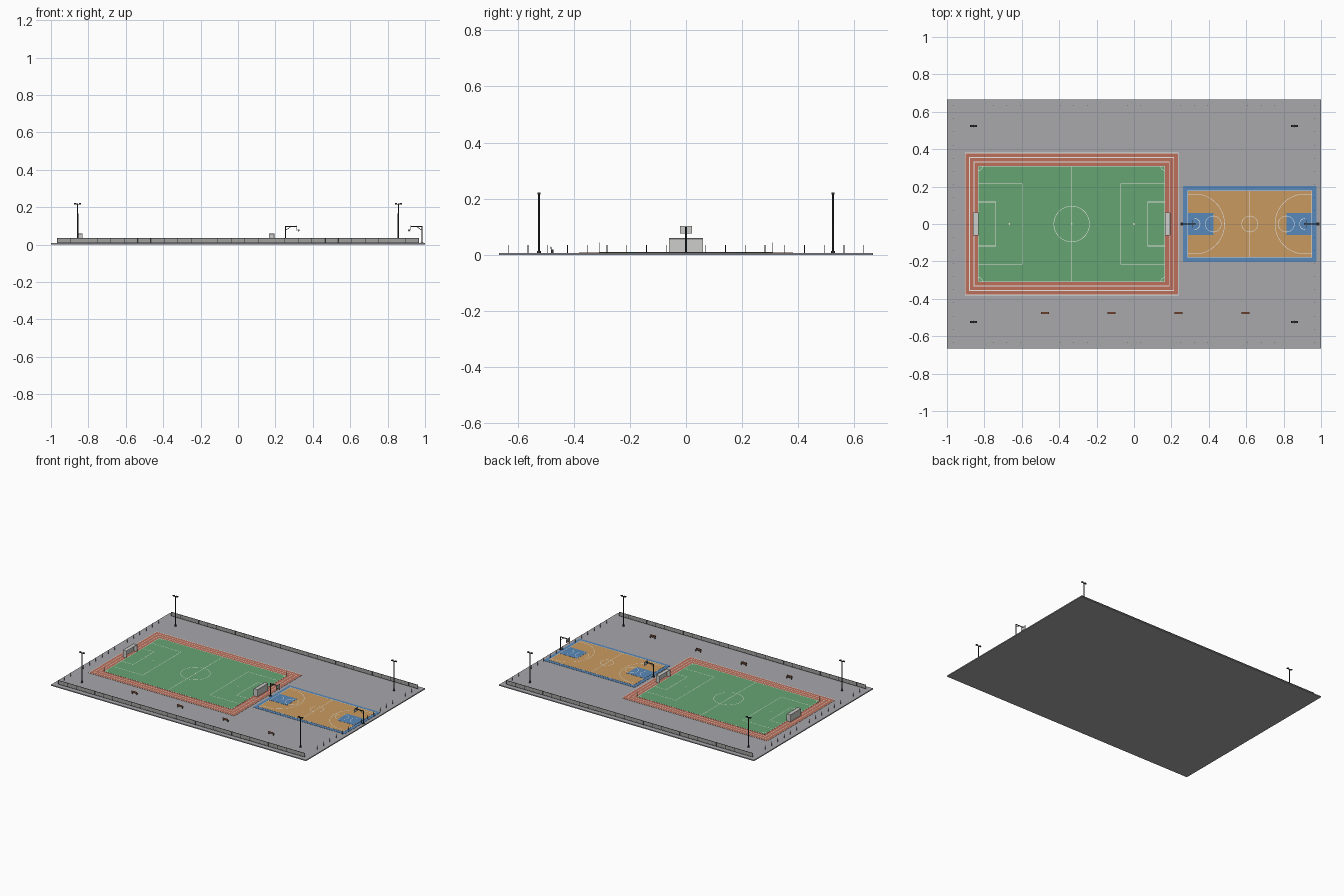
import bpy, bmesh, math
from mathutils import Matrix, Vector

if "Cube" in bpy.data.objects:
    bpy.data.objects.remove(bpy.data.objects["Cube"])

S = 1 / 42          # model is laid out in metres, 84 m = 2 units
G = 0.3             # top of the ground slab
PI = math.pi


def mat(name, r, g, b):
    m = bpy.data.materials.new(name)
    lin = [((v / 255 + 0.055) / 1.055) ** 2.4 for v in (r, g, b)]
    m.diffuse_color = (*lin, 1)
    m.use_nodes = True
    m.node_tree.nodes["Principled BSDF"].inputs["Base Color"].default_value = m.diffuse_color
    return m


ASPHALT = mat("asphalt grey", 168, 168, 172)
RED = mat("track red", 190, 112, 92)
GRASS = mat("grass green", 102, 165, 114)
WHITE = mat("line white", 232, 232, 228)
BLUE = mat("court blue", 88, 136, 186)
WOOD = mat("court tan", 202, 154, 96)
DARK = mat("dark metal", 52, 54, 58)
BROWN = mat("bench brown", 165, 98, 70)
NET = mat("net grey", 205, 205, 203)
FENCE = mat("fence grey", 160, 160, 158)


class Part:
    """Collects simple shapes (in metres) into one object."""

    def __init__(self):
        self.bm = bmesh.new()

    def box(self, x0, x1, y0, y1, z0, z1):
        m = Matrix.Translation(((x0 + x1) / 2, (y0 + y1) / 2, (z0 + z1) / 2))
        m = m @ Matrix.Diagonal((abs(x1 - x0), abs(y1 - y0), abs(z1 - z0), 1))
        bmesh.ops.create_cube(self.bm, size=1, matrix=m)

    def rod(self, a, b, r, r2=None, n=10, caps=True):
        a, b = Vector(a), Vector(b)
        d = b - a
        m = Matrix.Translation((a + b) / 2) @ d.to_track_quat('Z', 'Y').to_matrix().to_4x4()
        bmesh.ops.create_cone(self.bm, cap_ends=caps, segments=n, radius1=r,
                              radius2=r if r2 is None else r2, depth=d.length, matrix=m)

    def arc(self, cx, cy, r, z, a0=0, a1=2 * PI, w=0.12, n=48):
        rows = []
        for i in range(n + 1):
            t = a0 + (a1 - a0) * i / n
            rows.append([self.bm.verts.new((cx + q * math.cos(t), cy + q * math.sin(t), z))
                         for q in (max(r - w / 2, 0.001), r + w / 2)])
        for p, q in zip(rows, rows[1:]):
            self.bm.faces.new((p[0], p[1], q[1], q[0]))

    def strip(self, x0, x1, y0, y1, z):
        v = [self.bm.verts.new(c) for c in ((x0, y0, z), (x1, y0, z), (x1, y1, z), (x0, y1, z))]
        self.bm.faces.new(v)

    def frame(self, x0, x1, y0, y1, z, w=0.12):
        # outline of a rectangle, line drawn inside its bounds
        self.strip(x0, x1, y0, y0 + w, z)
        self.strip(x0, x1, y1 - w, y1, z)
        self.strip(x0, x0 + w, y0 + w, y1 - w, z)
        self.strip(x1 - w, x1, y0 + w, y1 - w, z)

    def done(self, name, material, smooth=False):
        bmesh.ops.scale(self.bm, vec=(S, S, S), verts=self.bm.verts)
        me = bpy.data.meshes.new(name)
        self.bm.to_mesh(me)
        self.bm.free()
        me.materials.append(material)
        ob = bpy.data.objects.new(name, me)
        bpy.context.collection.objects.link(ob)
        if smooth:
            bpy.ops.object.select_all(action='DESELECT')
            ob.select_set(True)
            bpy.context.view_layer.objects.active = ob
            bpy.ops.object.shade_smooth_by_angle()
        return ob


def slab(name, material, cx, hx, hy, z0, z1):
    p = Part()
    p.box(cx - hx, cx + hx, -hy, hy, z0, z1)
    p.done(name, material)


# Ground and layered sport surfaces
FX, CX = -14, 26     # centres of the football field and basketball court
slab("ground", ASPHALT, 0, 42, 28, 0, G)
slab("running_track", RED, FX, 24, 16, G, 0.36)
slab("football_field", GRASS, FX, 21, 13, G, 0.40)
slab("court_border", BLUE, CX, 15, 8.5, G, 0.36)
slab("court_floor", WOOD, CX, 14, 7.5, G, 0.40)

# Track lane lines
p = Part()
for k in range(3):
    p.frame(FX - 24 + k, FX + 24 - k, -16 + k, 16 - k, 0.39, 0.14)
p.done("track_lines", WHITE)

# Football markings
p = Part()
z = 0.43
p.frame(FX - 21, FX + 21, -13, 13, z)
p.strip(FX - 0.06, FX + 0.06, -12.88, 12.88, z)
p.arc(FX, 0, 4, z)
p.arc(FX, 0, 0.1, z, w=0.2, n=16)
for s in (-1, 1):
    e = FX + s * 21
    for depth, half in ((10, 9.1), (4, 5)):
        i = e - s * depth
        p.frame(min(e, i), max(e, i), -half, half, z + 0.005)
    p.arc(e - s * 7, 0, 0.1, z, w=0.2, n=16)
    for t in (-1, 1):
        a = math.atan2(-t, -s)
        p.arc(e, t * 13, 1, z, a - PI / 4, a + PI / 4, n=10)
p.done("football_lines", WHITE)

# Basketball keys and markings
keys, p = Part(), Part()
z = 0.46
p.frame(CX - 14, CX + 14, -7.5, 7.5, z)
p.strip(CX - 0.06, CX + 0.06, -7.38, 7.38, z)
p.arc(CX, 0, 1.8, z)
for s in (-1, 1):
    e = CX + s * 14
    keys.box(e, e - s * 5.8, -2.45, 2.45, 0.38, 0.43)
    p.arc(e - s * 5.8, 0, 1.8, z)
    hx = e - s * 1.575
    mid = PI if s > 0 else 0
    p.arc(hx, 0, 1.25, z, mid - PI / 2, mid + PI / 2, n=20)
    half = math.asin(6.6 / 6.75)
    p.arc(hx, 0, 6.75, z, mid - half, mid + half)
    ax = hx - s * 6.75 * math.cos(half)
    for t in (-1, 1):
        p.strip(min(e, ax), max(e, ax), t * 6.6 - 0.06, t * 6.6 + 0.06, z)
keys.done("court_keys", BLUE)
p.done("court_lines", WHITE)

# Football goals: white frame with net panels, open to the field
frame, net = Part(), Part()
for s in (-1, 1):
    e, b = FX + s * 21, FX + s * 22.1
    top = 2.45
    for y in (-2.5, 2.5):
        frame.rod((e, y, G), (e, y, top), 0.07)
        frame.rod((b, y, G), (b, y, top), 0.05)
        frame.rod((e, y, top), (b, y, top), 0.05)
        net.box(e, b, y - 0.015, y + 0.015, G, top)
    frame.rod((e, -2.57, top), (e, 2.57, top), 0.07)
    frame.rod((b, -2.5, top), (b, 2.5, top), 0.05)
    net.box(b - 0.015, b + 0.015, -2.5, 2.5, G, top)
    net.box(e, b, -2.5, 2.5, top - 0.015, top + 0.015)
frame.done("goal_frames", WHITE, True)
net.done("goal_nets", NET)

# Corner flag poles
p = Part()
for s in (-1, 1):
    for t in (-1, 1):
        p.rod((FX + s * 20.95, t * 12.95, G), (FX + s * 20.95, t * 12.95, 1.85), 0.04, n=8)
p.done("corner_poles", WHITE, True)

# Basketball hoops
post, board, rim, basket = Part(), Part(), Part(), Part()
for s in (-1, 1):
    px, bx, rx = CX + s * 15.3, CX + s * 12.8, CX + s * 12.4
    post.rod((px, 0, G), (px, 0, 4.15), 0.13)
    post.box(px - 0.3, px + 0.3, -0.3, 0.3, G, 0.45)
    post.box(px, bx, -0.09, 0.09, 3.95, 4.13)
    post.rod((px, 0, 3.2), (px - s * 1.1, 0, 3.98), 0.06)
    board.box(bx - 0.04, bx + 0.04, -0.9, 0.9, 3.2, 4.3)
    # target square on the board face
    f = bx - s * 0.05
    for y in (-0.3, 0.3):
        post.box(f - 0.02, f + 0.02, y - 0.03, y + 0.03, 3.4, 3.85)
    for zz in (3.4, 3.85):
        post.box(f - 0.02, f + 0.02, -0.33, 0.33, zz - 0.03, zz + 0.03)
    for k in range(16):
        a, b = 2 * PI * k / 16, 2 * PI * (k + 1) / 16
        rim.rod((rx + 0.24 * math.cos(a), 0.24 * math.sin(a), 3.38),
                (rx + 0.24 * math.cos(b), 0.24 * math.sin(b), 3.38), 0.03, n=6)
    rim.box(bx, rx + s * 0.24, -0.08, 0.08, 3.34, 3.42)
    basket.rod((rx, 0, 2.95), (rx, 0, 3.38), 0.14, 0.23, n=16, caps=False)
post.done("hoop_posts", DARK, True)
board.done("backboards", NET)
rim.done("hoop_rims", RED, True)
basket.done("hoop_nets", WHITE, True)

# Floodlights at the four corners
pole, lamp = Part(), Part()
for s in (-1, 1):
    for t in (-1, 1):
        x, y = s * 36, t * 22
        pole.rod((x, y, G), (x, y, 9.2), 0.15, 0.12, n=12)
        pole.rod((x, y, G), (x, y, 0.6), 0.3, n=12)
        pole.box(x - 0.8, x + 0.8, y - 0.08, y + 0.08, 8.95, 9.1)
        for k in (-0.55, 0.55):
            pole.box(x + k - 0.25, x + k + 0.25, y - 0.22, y + 0.22, 9.05, 9.3)
            lamp.box(x + k - 0.2, x + k + 0.2, y - 0.18, y + 0.18, 9.01, 9.06)
pole.done("floodlight_poles", DARK, True)
lamp.done("floodlight_lamps", WHITE)

# Benches along the front
seat, legs = Part(), Part()
for x in (-20, -5, 10, 25):
    seat.box(x - 0.9, x + 0.9, -20.2, -19.8, 0.72, 0.8)
    seat.box(x - 0.9, x + 0.9, -20.25, -20.18, 0.9, 1.25)
    for k in (-0.7, 0.7):
        legs.box(x + k - 0.05, x + k + 0.05, -20.18, -19.85, G, 0.72)
        legs.box(x + k - 0.05, x + k + 0.05, -20.19, -20.12, 0.72, 1.2)
seat.done("bench_seats", BROWN)
legs.done("bench_legs", DARK)

# Perimeter posts on all sides, panels and rails along front and back
posts, panel, rail = Part(), Part(), Part()
FXH, FYH, TOP = 40.6, 26.6, 1.5
for s in (-1, 1):
    for i in range(28):
        x = -FXH + 2 * FXH * i / 27
        posts.rod((x, s * FYH, G), (x, s * FYH, TOP), 0.06, n=8)
    for i in range(1, 18):
        y = -FYH + 2 * FYH * i / 18
        posts.rod((s * FXH, y, G), (s * FXH, y, TOP), 0.06, n=8)
    panel.box(-FXH, FXH, s * FYH - 0.02, s * FYH + 0.02, G, TOP - 0.04)
    for zz in (0.4, TOP - 0.04):
        rail.box(-FXH, FXH, s * FYH - 0.04, s * FYH + 0.04, zz - 0.04, zz + 0.04)
posts.done("fence_posts", DARK, True)
panel.done("fence_panels", FENCE)
rail.done("fence_rails", DARK)
